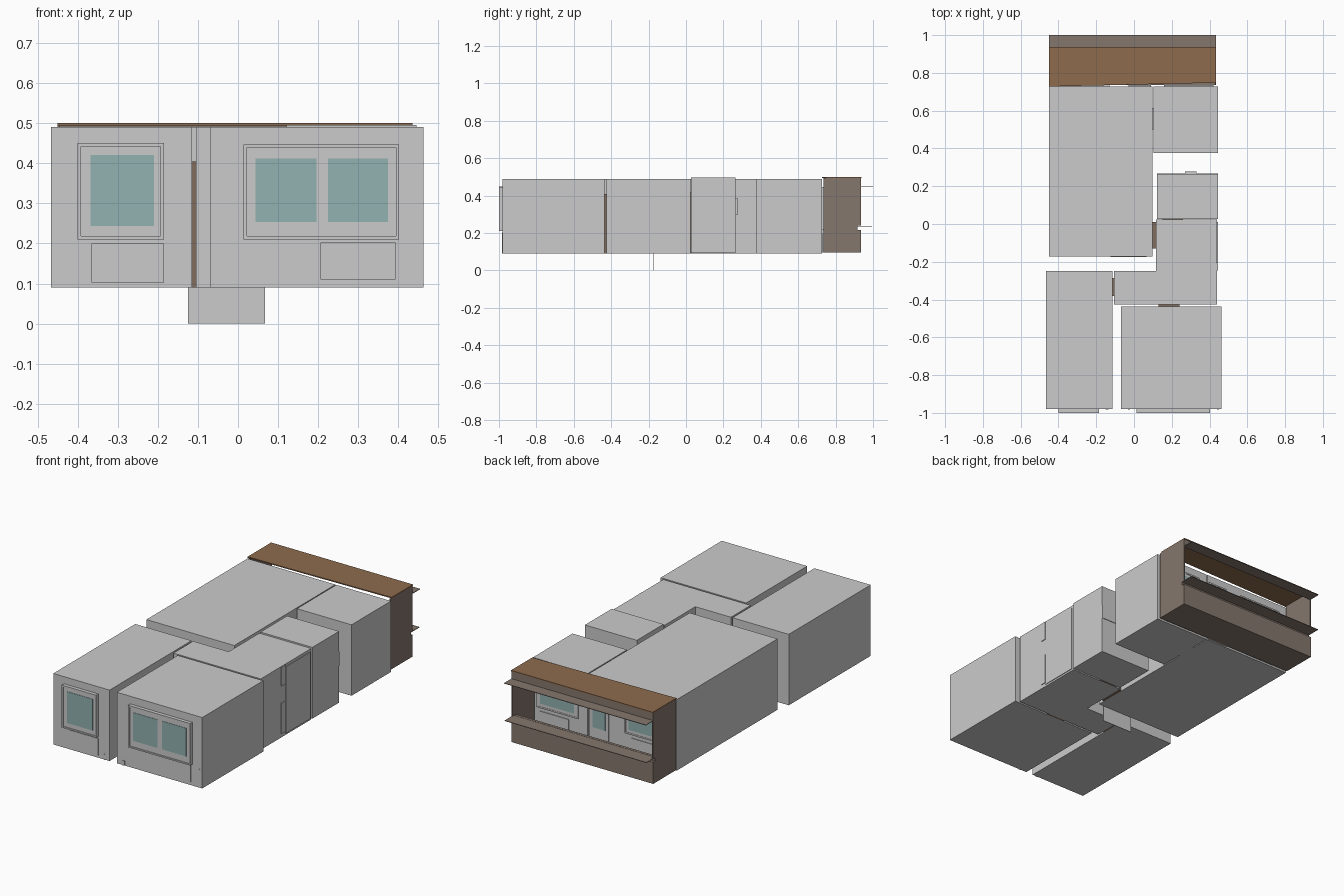
import bpy, bmesh

if "Cube" in bpy.data.objects:
    bpy.data.objects.remove(bpy.data.objects["Cube"])

def material(name, r, g, b):
    m = bpy.data.materials.new(name)
    m.diffuse_color = (r, g, b, 1)
    m.use_nodes = True
    m.node_tree.nodes["Principled BSDF"].inputs["Base Color"].default_value = m.diffuse_color
    return m

GREY = material("plaster_grey", .6, .6, .6)
GLASS = material("window_teal", .29, .44, .44)
ROOF = material("roof_brown", .27, .147, .076)
TAUPE = material("balcony_taupe", .235, .185, .155)
WOOD = material("door_frame_brown", .22, .15, .11)

def prism(name, outline, z0, z1, mat):
    """Extrude a plan outline from z0 to z1."""
    bm = bmesh.new()
    face = bm.faces.new([bm.verts.new((x, y, z0)) for x, y in outline])
    if z1 > z0:
        new = bmesh.ops.extrude_face_region(bm, geom=[face])["geom"]
        bmesh.ops.translate(bm, vec=(0, 0, z1 - z0),
                            verts=[v for v in new if isinstance(v, bmesh.types.BMVert)])
    bmesh.ops.recalc_face_normals(bm, faces=bm.faces)
    me = bpy.data.meshes.new(name)
    bm.to_mesh(me)
    bm.free()
    me.materials.append(mat)
    ob = bpy.data.objects.new(name, me)
    bpy.context.collection.objects.link(ob)
    return ob

def box(name, x, y, z, mat=GREY):
    (x0, x1), (y0, y1) = x, y
    return prism(name, [(x0, y0), (x1, y0), (x1, y1), (x0, y1)], z[0], z[1], mat)

# Rooms
Z = (.09, .49)
box("front_left_room", (-.466, -.115), (-.98, -.25), Z)
box("front_right_room", (-.07, .463), (-.98, -.436), Z)
box("main_room", (-.45, .098), (-.173, .727), Z)
box("kitchen", (.104, .445), (.376, .727), Z)
box("bathroom", (.121, .445), (.027, .265), (.094, .496))
prism("hallway", [(-.105, -.426), (.44, -.426), (.44, .023), (.117, .023),
                  (.117, -.25), (-.105, -.25)], *Z, GREY)

# Door openings between rooms
for name, x, y, top, mat in [
        ("left_room_door", (-.115, -.105), (-.38, -.285), .405, WOOD),
        ("right_room_door", (.13, .24), (-.436, -.426), .41, WOOD),
        ("main_room_door", (.098, .117), (-.13, .01), .42, WOOD),
        ("bathroom_door", (.15, .26), (.023, .027), .42, WOOD),
        ("kitchen_door", (.098, .104), (.5, .615), .42, GREY)]:
    box(name, x, y, (.09, top), mat)
box("bathroom_niche", (.27, .33), (.265, .277), (.3, .385))

def window(name, x, z, panes, pane_z, y0, depth, side):
    """Protruding casing with a raised rim and glass panes; side is -1 front, +1 back."""
    def span(a, b):
        return tuple(sorted((y0 + side * a, y0 + side * b)))
    body = depth * .75
    box(name + "_casing", x, span(0, body), z)
    rim = .008
    for zz in ((z[0], z[0] + rim), (z[1] - rim, z[1])):
        box(name + "_rail", x, span(body, depth), zz)
    for xx in ((x[0], x[0] + rim), (x[1] - rim, x[1])):
        box(name + "_stile", xx, span(body, depth), (z[0] + rim, z[1] - rim))
    for p in panes:
        box(name + "_glass", p, span(body, body + .002), pane_z, GLASS)

# Front windows
window("left_window", (-.4, -.185), (.21, .45), [(-.368, -.209)], (.243, .42), -.98, .02, -1)
window("right_window", (.014, .402), (.21, .447),
       [(.044, .196), (.224, .374)], (.253, .412), -.98, .02, -1)

# Radiators and sockets on the front walls
for x, z in [((-.365, -.185), (.102, .2)), ((.206, .393), (.11, .202))]:
    box("radiator", x, (-.984, -.98), z)
for x, z in [((-.152, -.136), (.09, .121)), ((-.033, -.02), (.09, .117)),
             ((.44, .45), (.115, .195))]:
    box("wall_socket", x, (-.983, -.98), z)

# Windows and glazed door towards the balcony
window("kitchen_window", (.16, .42), (.22, .445), [(.185, .395)], (.245, .42), .727, .008, 1)
window("balcony_door", (-.03, .09), (.095, .445), [(-.01, .07)], (.2, .42), .727, .008, 1)
window("main_window", (-.4, -.13), (.22, .445), [(-.375, -.155)], (.245, .42), .727, .008, 1)
for x in ((.22, .4), (-.35, -.17)):
    box("balcony_radiator", x, (.727, .731), (.1, .2))

# Entrance door and pipes on the right side
box("entrance_door", (.44, .444), (-.207, .01), (.1, .475))
for z in ((.38, .488), (.112, .285)):
    box("hall_panel", (.44, .444), (-.245, -.21), z)
box("bathroom_fitting", (.121, .445), (.265, .268), (.3, .38))

# Balcony: floor, parapet, end walls, roof
X0, X1, Y0, Y1, T = -.45, .435, .735, .935, .006
box("balcony_floor", (X0, X1), (Y0, Y1), (.095, .101), TAUPE)
box("parapet", (X0, X1), (Y1 - T, Y1), (.095, .215), TAUPE)
box("parapet_recess", (X0, X1), (.912, .918), (.215, .24), TAUPE)
for x in ((X0, X0 + T), (X1 - T, X1)):
    box("end_wall_lower", x, (Y0, Y1 - T), (.101, .215), TAUPE)
    box("end_wall_recess", x, (Y0, .912), (.215, .24), TAUPE)
    box("end_wall_upper", x, (Y0, Y1), (.24, .494), TAUPE)
box("balcony_lintel", (X0 + T, X1 - T), (Y1 - T, Y1), (.45, .494), TAUPE)
prism("balcony_roof", [(X0, .728), (X1, .748), (X1, .938), (X0, .938)], .494, .5, ROOF)
box("window_head_ledge", (X0, X1), (Y1, 1.0), (.449, .452), TAUPE)
box("window_sill_ledge", (X0, X1), (.9, .995), (.236, .239), TAUPE)
box("parapet_cap", (X0, X1), (.9, Y1), (.213, .217), TAUPE)

# Thin panel hanging below the floor level
box("lower_panel", (-.125, .067), (-.176, -.173), (0, .095))
